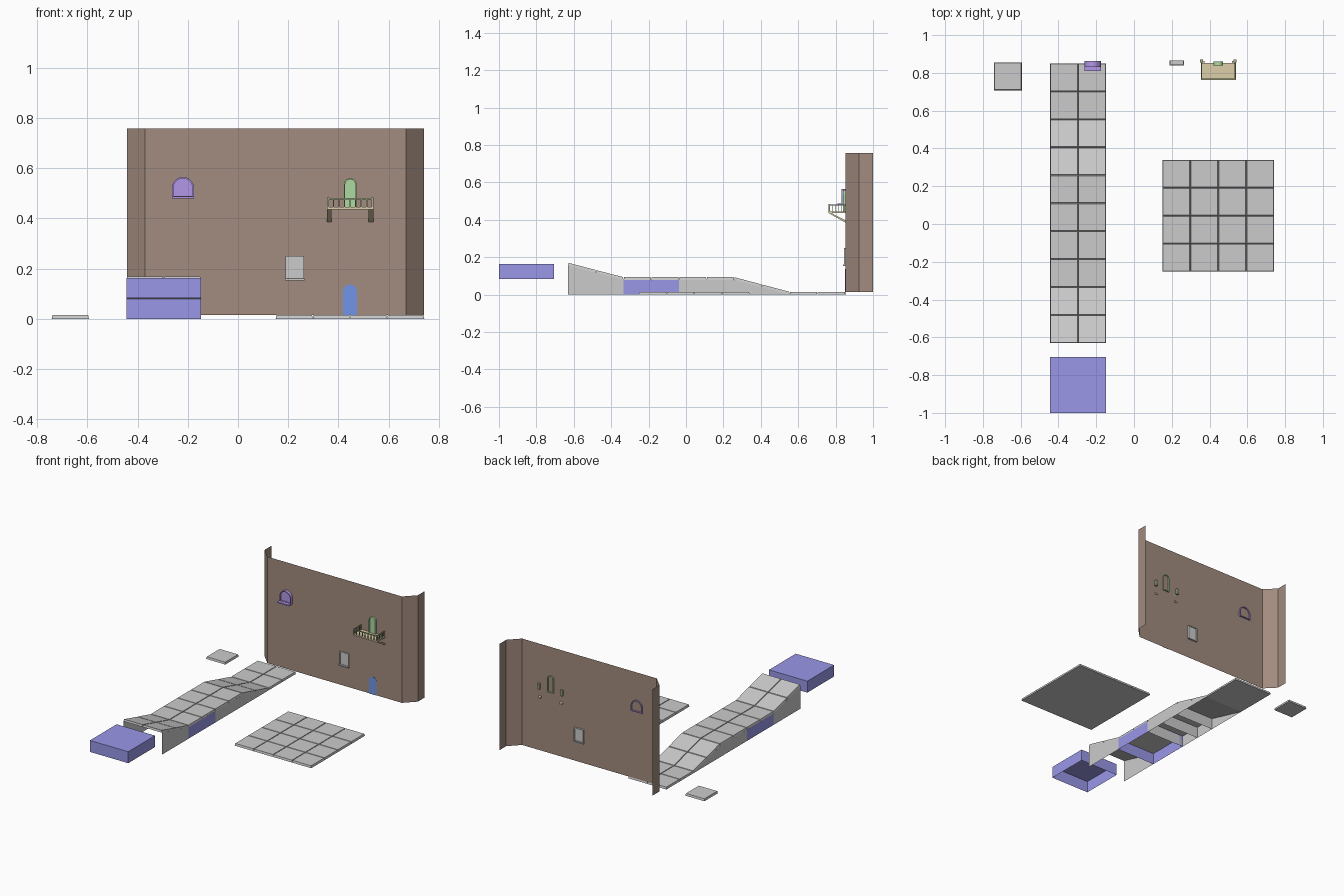
import bpy, bmesh, math
from mathutils import Vector

if "Cube" in bpy.data.objects:
    bpy.data.objects.remove(bpy.data.objects["Cube"])


def mat(name, r, g, b):
    m = bpy.data.materials.new(name)
    m.diffuse_color = (r, g, b, 1)
    m.use_nodes = True
    m.node_tree.nodes["Principled BSDF"].inputs["Base Color"].default_value = m.diffuse_color
    return m


BROWN = mat("wall_brown", .36, .26, .21)
BLUE = mat("block_blue", .32, .31, .80)
PURPLE = mat("window_purple", .45, .31, .80)
GREEN = mat("door_green", .42, .70, .35)
RAIL = mat("rail_green", .40, .45, .28)
TAN = mat("balcony_tan", .72, .62, .40)
DOOR = mat("door_blue", .16, .30, .80)


def finish(bm, name, material=None, fix=True):
    if fix:
        bmesh.ops.recalc_face_normals(bm, faces=bm.faces)
    me = bpy.data.meshes.new(name)
    bm.to_mesh(me)
    bm.free()
    if material:
        me.materials.append(material)
    ob = bpy.data.objects.new(name, me)
    bpy.context.collection.objects.link(ob)
    return ob


def add_hexa(bm, pts, skip=()):
    """pts: 4 bottom then 4 top corners, both counter-clockwise from front left."""
    v = [bm.verts.new(p) for p in pts]
    faces = dict(bottom=(3, 2, 1, 0), top=(4, 5, 6, 7), front=(0, 1, 5, 4),
                 right=(1, 2, 6, 5), back=(2, 3, 7, 6), left=(3, 0, 4, 7))
    for key, f in faces.items():
        if key not in skip:
            bm.faces.new([v[i] for i in f])


def add_box(bm, x0, x1, y0, y1, z0, z1, skip=()):
    add_hexa(bm, [(x, y, z) for z in (z0, z1)
                  for x, y in ((x0, y0), (x1, y0), (x1, y1), (x0, y1))], skip)


def box(name, x0, x1, y0, y1, z0, z1, material=None, skip=()):
    bm = bmesh.new()
    add_box(bm, x0, x1, y0, y1, z0, z1, skip)
    return finish(bm, name, material, False)


T = 0.148    # tile pitch
TH = 0.015   # tile thickness
E = 0.003    # tapered tile edge


def tiles(name, x0, y0, nx, ny, top):
    """Grid of tapered tiles following the height function top(y)."""
    bm = bmesh.new()
    for i in range(nx):
        for j in range(ny):
            xa, ya = x0 + i * T, y0 + j * T
            xb, yb = xa + T, ya + T
            s = (top(yb) - top(ya)) / T
            h = lambda y: top(ya) + s * (y - ya)
            pts = [(x, y, h(y) - TH) for x, y in ((xa, ya), (xb, ya), (xb, yb), (xa, yb))]
            pts += [(x, y, h(y)) for x, y in ((xa + E, ya + E), (xb - E, ya + E),
                                              (xb - E, yb - E), (xa + E, yb - E))]
            add_hexa(bm, pts)
    return finish(bm, name)


# road tiles: approach, ramp, raised deck, upper ramp
X0, X1 = -0.444, -0.148
YB = [-0.63 + T * i for i in range(11)]
DECK = 0.093


def road_height(y):
    if y < YB[2]:
        return DECK + (YB[2] - y) / (2 * T) * 0.077
    if y < YB[6]:
        return DECK
    return max(TH, DECK - (y - YB[6]) / (2 * T) * (DECK - TH))


tiles("road_tiles", X0, YB[0], 2, 10, road_height)
tiles("plaza_tiles", 0.15, -0.252, 4, 4, lambda y: TH)
tiles("single_tile", -0.742, 0.708, 1, 1, lambda y: TH)


# hollow supports under the road
def support(name, y0, y1, material=None, skip=()):
    za, zb = road_height(y0) - TH + .001, road_height(y1) - TH + .001
    pts = [(X0, y0, 0), (X1, y0, 0), (X1, y1, 0), (X0, y1, 0),
           (X0, y0, za), (X1, y0, za), (X1, y1, zb), (X0, y1, zb)]
    bm = bmesh.new()
    add_hexa(bm, pts, ("bottom",) + skip)
    return finish(bm, name, material, False)


support("upper_ramp_sides", YB[0], YB[2], None, ("front", "back"))
support("deck_block_blue", YB[2], YB[4], BLUE)
support("deck_block_a", YB[4], YB[5])
support("deck_block_b", YB[5], YB[6])
support("lower_ramp_sides", YB[6], YB[8] - .004, None, ("front", "back"))
box("end_block", X0, X1, -1, -0.705, 0.083, 0.163, BLUE, ("bottom",))

# wall: open sheet with chamfered ends
WY = 0.853
bm = bmesh.new()
prof = [(-.443, 1), (-.443, .926), (-.371, WY), (.669, WY), (.741, .926), (.741, 1)]
cols = [[bm.verts.new((x, y, z)) for z in (TH, 0.758)] for x, y in prof]
for a, b in zip(cols, cols[1:]):
    bm.faces.new((a[0], b[0], b[1], a[1]))
finish(bm, "wall", BROWN, False)


# arched openings
def arch_points(cx, w, z0, z1, n=10):
    r = w / 2
    pts = [(cx - r, z0), (cx + r, z0)]
    return pts + [(cx + r * math.cos(math.pi * i / n), z1 - r + r * math.sin(math.pi * i / n))
                  for i in range(n + 1)]


def arch_panel(name, cx, w, z0, z1, y0, y1, material):
    bm = bmesh.new()
    f = bm.faces.new([bm.verts.new((x, y0, z)) for x, z in arch_points(cx, w, z0, z1)])
    g = bmesh.ops.extrude_face_region(bm, geom=[f])["geom"]
    bmesh.ops.translate(bm, vec=(0, y1 - y0, 0),
                        verts=[v for v in g if isinstance(v, bmesh.types.BMVert)])
    return finish(bm, name, material)


def arch_frame(name, cx, w, z0, z1, t, y0, y1, material):
    bm = bmesh.new()
    loops = [[bm.verts.new((x, y, z)) for x, z in p]
             for p, y in ((arch_points(cx, w, z0, z1), y0),
                          (arch_points(cx, w, z0, z1), y1),
                          (arch_points(cx, w - 2 * t, z0 + t, z1 - t), y1),
                          (arch_points(cx, w - 2 * t, z0 + t, z1 - t), y0))]
    n = len(loops[0])
    for k in range(4):
        a, b = loops[k], loops[(k + 1) % 4]
        for i in range(n):
            bm.faces.new((a[i], a[(i + 1) % n], b[(i + 1) % n], b[i]))
    return finish(bm, name, material)


arch_panel("arched_window_pane", -.219, .08, .488, .560, .842, .851, PURPLE)
arch_frame("arched_window_frame", -.219, .088, .484, .565, .006, .832, .862, PURPLE)
box("arched_window_sill", -.263, -.175, .810, .852, .480, .488, PURPLE)
arch_panel("balcony_door", .447, .042, .442, .556, .846, .851, GREEN)
arch_frame("balcony_door_frame", .447, .05, .440, .560, .005, .840, .861, GREEN)
arch_panel("street_door", .446, .056, TH, .137, .850, .852, DOOR)

# square window
box("square_window_pane", .196, .256, .849, .862, .163, .245)
bm = bmesh.new()
add_box(bm, .190, .197, .845, .866, .155, .250)
add_box(bm, .255, .262, .845, .866, .155, .250)
add_box(bm, .197, .255, .845, .866, .244, .250)
finish(bm, "square_window_frame")
box("square_window_sill", .188, .264, .839, .866, .153, .160)

# balcony floor and railing
BX0, BX1, BY0 = .354, .539, .762
box("balcony_floor", BX0, BX1, BY0, WY, .436, .445, TAN)
bm = bmesh.new()
R = .0022


def baluster(x, y, r=R, top=.476):
    add_box(bm, x - r, x + r, y - r, y + r, .445, top)


for i in range(9):
    baluster(BX0 + .004 + (BX1 - BX0 - .008) * i / 8, BY0 + .004)
for x in (BX0 + .004, BX1 - .004):
    for j in range(1, 6):
        baluster(x, BY0 + .004 + .016 * j)
    baluster(x, BY0 + .004, .004, .484)
    baluster(x, .862, .008, .484)
    add_box(bm, x - .003, x + .003, BY0, .868, .476, .481)
add_box(bm, BX0, BX1, BY0, BY0 + .007, .476, .481)
finish(bm, "balcony_railing", RAIL)

# diagonal brackets running into the wall
bm = bmesh.new()
for x in (BX0, BX1 - .019):
    pts = [(.862, .380), (.862, .392), (.778, .436), (.762, .436)]
    a, b = ([(xx, y, z) for y, z in pts] for xx in (x, x + .019))
    va, vb = [bm.verts.new(p) for p in a], [bm.verts.new(p) for p in b]
    bm.faces.new(va)
    bm.faces.new(vb[::-1])
    for i in range(4):
        bm.faces.new((va[i], vb[i], vb[(i + 1) % 4], va[(i + 1) % 4]))
finish(bm, "balcony_brackets", TAN)
